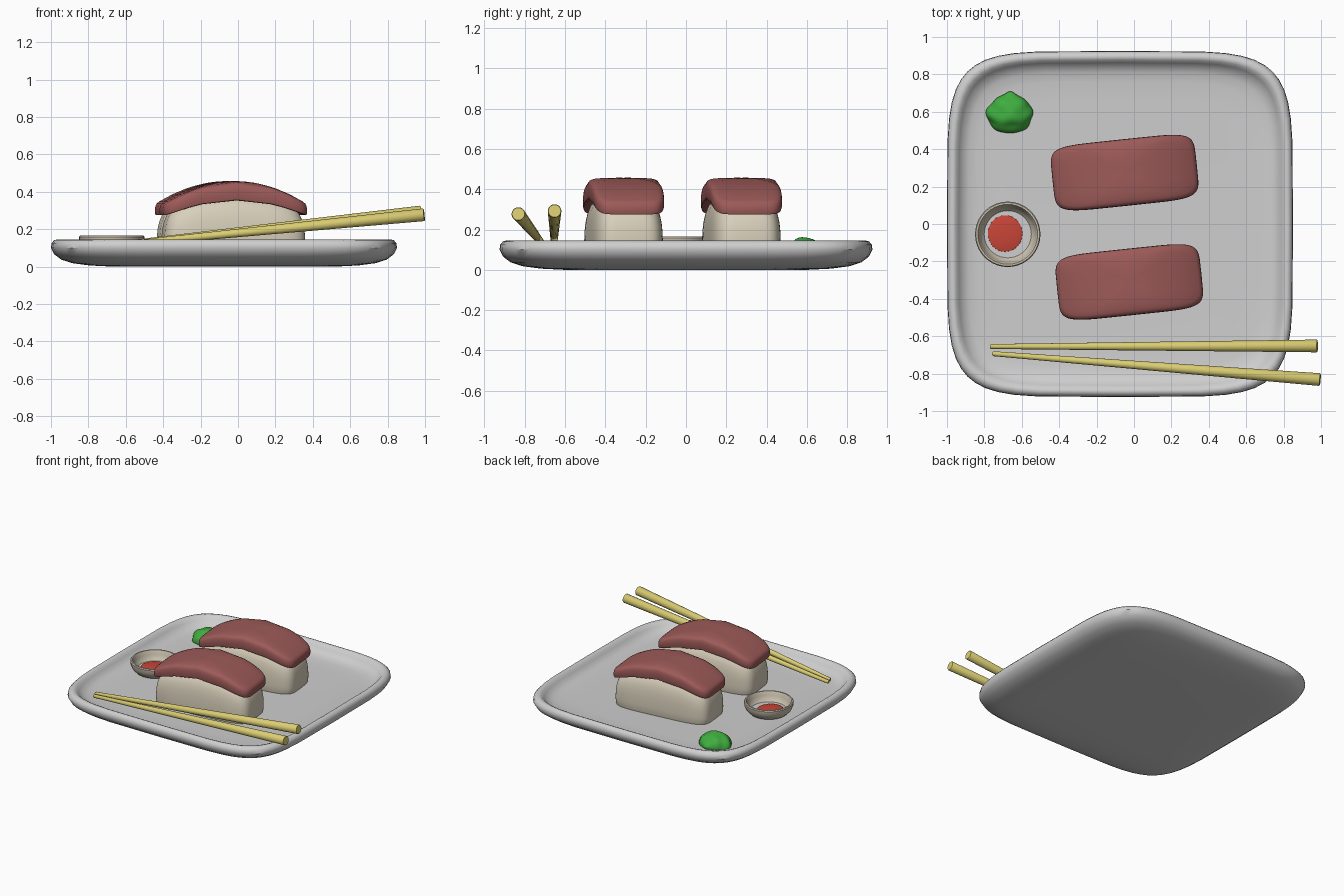
import bpy, bmesh, math
from mathutils import Vector

if "Cube" in bpy.data.objects:
    bpy.data.objects.remove(bpy.data.objects["Cube"])

FLOOR = 0.07  # height of the plate's inner surface


def material(name, rgb):
    m = bpy.data.materials.new(name)
    m.diffuse_color = (*rgb, 1)
    m.use_nodes = True
    m.node_tree.nodes["Principled BSDF"].inputs["Base Color"].default_value = m.diffuse_color
    return m


GREY = material("plate grey", (0.62, 0.62, 0.62))
RICE = material("rice cream", (0.69, 0.63, 0.50))
FISH = material("fish red brown", (0.34, 0.105, 0.10))
WOOD = material("pale yellow wood", (0.70, 0.61, 0.17))
GREEN = material("paste green", (0.05, 0.42, 0.05))
RED = material("sauce red", (0.58, 0.06, 0.04))
BEIGE = material("bowl beige", (0.60, 0.54, 0.43))


def finish(name, bm, mat, angle=40):
    bmesh.ops.recalc_face_normals(bm, faces=bm.faces)
    me = bpy.data.meshes.new(name)
    bm.to_mesh(me)
    bm.free()
    ob = bpy.data.objects.new(name, me)
    bpy.context.collection.objects.link(ob)
    me.materials.append(mat)
    bpy.ops.object.select_all(action='DESELECT')
    bpy.context.view_layer.objects.active = ob
    ob.select_set(True)
    bpy.ops.object.shade_smooth_by_angle(angle=math.radians(angle))
    return ob


def loft(rings, n, seg):
    """Stack superellipse rings (half x, half y, z) and close both ends."""
    bm = bmesh.new()
    loops = []
    for a, b, z in rings:
        loop = []
        for i in range(seg):
            t = 2 * math.pi * i / seg
            c, s = round(math.cos(t), 6), round(math.sin(t), 6)
            loop.append(bm.verts.new((math.copysign(abs(c) ** (2 / n), c) * a,
                                      math.copysign(abs(s) ** (2 / n), s) * b, z)))
        loops.append(loop)
    for p, q in zip(loops, loops[1:]):
        for i in range(seg):
            j = (i + 1) % seg
            bm.faces.new((p[i], p[j], q[j], q[i]))
    bm.faces.new(loops[0])
    bm.faces.new(loops[-1])
    return bm


# Plate: rounded square with a soft raised rim
profile = [(0.60, 0.0), (0.72, 0.006), (0.81, 0.018), (0.87, 0.037), (0.908, 0.066),
           (0.925, 0.10), (0.922, 0.125), (0.908, 0.141), (0.893, 0.145), (0.878, 0.139),
           (0.862, 0.118), (0.842, 0.094), (0.81, 0.080), (0.76, 0.073), (0.66, FLOOR)]
plate = finish("plate", loft([(r, r, z) for r, z in profile], 5.5, 48), GREY)
plate.location.x = -0.075


# Two pieces: a rice block with an arched slice of fish on top
def rice_block(name, loc, turn):
    hx, hy = 0.38, 0.175
    shape = [(0.96, FLOOR - 0.005), (0.99, 0.09), (1.0, 0.13), (0.99, 0.20), (0.965, 0.25),
             (0.92, 0.29), (0.84, 0.33), (0.7, 0.36), (0.5, 0.375), (0.25, 0.38), (0.05, 0.38)]
    bm = loft([(hx - hy * (1 - s), hy * s, z) for s, z in shape], 5, 48)
    for v in bm.verts:
        v.co.z = FLOOR + (v.co.z - FLOOR) * (1 - 0.24 * (v.co.x / hx) ** 2)
    ob = finish(name, bm, RICE)
    ob.location, ob.rotation_euler.z = loc, turn


def fish_slice(name, loc, turn):
    hx, hy = 0.388, 0.178
    inner = [0.03, 0.2, 0.4, 0.6, 0.78]
    under = [(s, 0.365) for s in inner] + [(0.92, 0.362), (0.98, 0.368), (1.0, 0.385)]
    over = [(1.0, 0.42), (0.985, 0.44), (0.95, 0.452), (0.88, 0.456)]
    over += [(s, 0.457) for s in reversed(inner)]
    bm = loft([(hx * s if s < 0.8 else hx - hy * (1 - s), hy * s, z)
               for s, z in under + over], 6, 56)
    for v in bm.verts:
        top = (v.co.z - 0.365) / 0.092
        v.co.z -= (0.093 + 0.03 * top) * abs(v.co.x / hx) ** 2
        v.co.z -= 0.012 * (v.co.y / hy) ** 4
    ob = finish(name, bm, FISH, 50)
    ob.location, ob.rotation_euler.z = loc, turn


for tag, loc in (("back", (-0.05, 0.275, 0)), ("front", (-0.025, -0.31, 0))):
    rice_block("rice_" + tag, loc, math.radians(6))
    fish_slice("fish_" + tag, loc, math.radians(6))

# Sauce bowl, its pale floor and the red sauce
BOWL = Vector((-0.675, -0.055, 0))
wall = [(0.10, FLOOR - 0.005), (0.135, 0.08), (0.16, 0.105), (0.173, 0.135), (0.175, 0.158),
        (0.170, 0.165), (0.160, 0.165), (0.155, 0.157), (0.150, 0.135), (0.138, 0.108),
        (0.12, 0.090)]
bowl = finish("sauce_bowl", loft([(r, r, z) for r, z in wall], 2, 40), BEIGE)
bowl.location = BOWL
base = finish("bowl_floor", loft([(0.128, 0.128, 0.088), (0.13, 0.13, 0.096)], 2, 40), GREY)
base.location = BOWL
sauce = finish("red_sauce", loft([(0.093, 0.098, 0.092), (0.092, 0.097, 0.102),
                                  (0.07, 0.074, 0.108), (0.02, 0.02, 0.110)], 2, 32), RED)
sauce.location = BOWL + Vector((-0.014, 0.004, 0))

# Lumpy green paste with a pointed tip toward the back
bm = bmesh.new()
bmesh.ops.create_icosphere(bm, subdivisions=4, radius=1)
for v in bm.verts:
    d = v.co.normalized()
    lump = 1 + 0.04 * math.sin(6 * d.x + 1) * math.cos(5 * d.y) + 0.03 * math.sin(7 * d.y + 4 * d.z)
    tip = max(0, d.dot(Vector((0.03, 0.97, 0.24)))) ** 40
    v.co = Vector((d.x * 0.122, d.y * 0.103, max(d.z, -0.05) * 0.09)) * lump
    v.co.y += 0.02 * tip
paste = finish("green_paste", bm, GREEN, 60)
paste.location = (-0.665, 0.588, FLOOR)


# Chopsticks: tapered rods resting on the plate rim
def chopstick(name, tip, end):
    tip, end = Vector(tip), Vector(end)
    d = end - tip
    length = d.length
    rings = [(0.009, 0), (0.013, 0.005), (0.034, length - 0.004), (0.031, length)]
    ob = finish(name, loft([(r, r, z) for r, z in rings], 2, 20), WOOD)
    ob.location = tip
    ob.rotation_euler = d.to_track_quat('Z', 'Y').to_euler()


chopstick("chopstick_front", (-0.757, -0.693, 0.105), (0.995, -0.832, 0.277))
chopstick("chopstick_back", (-0.77, -0.655, 0.105), (0.98, -0.652, 0.292))
